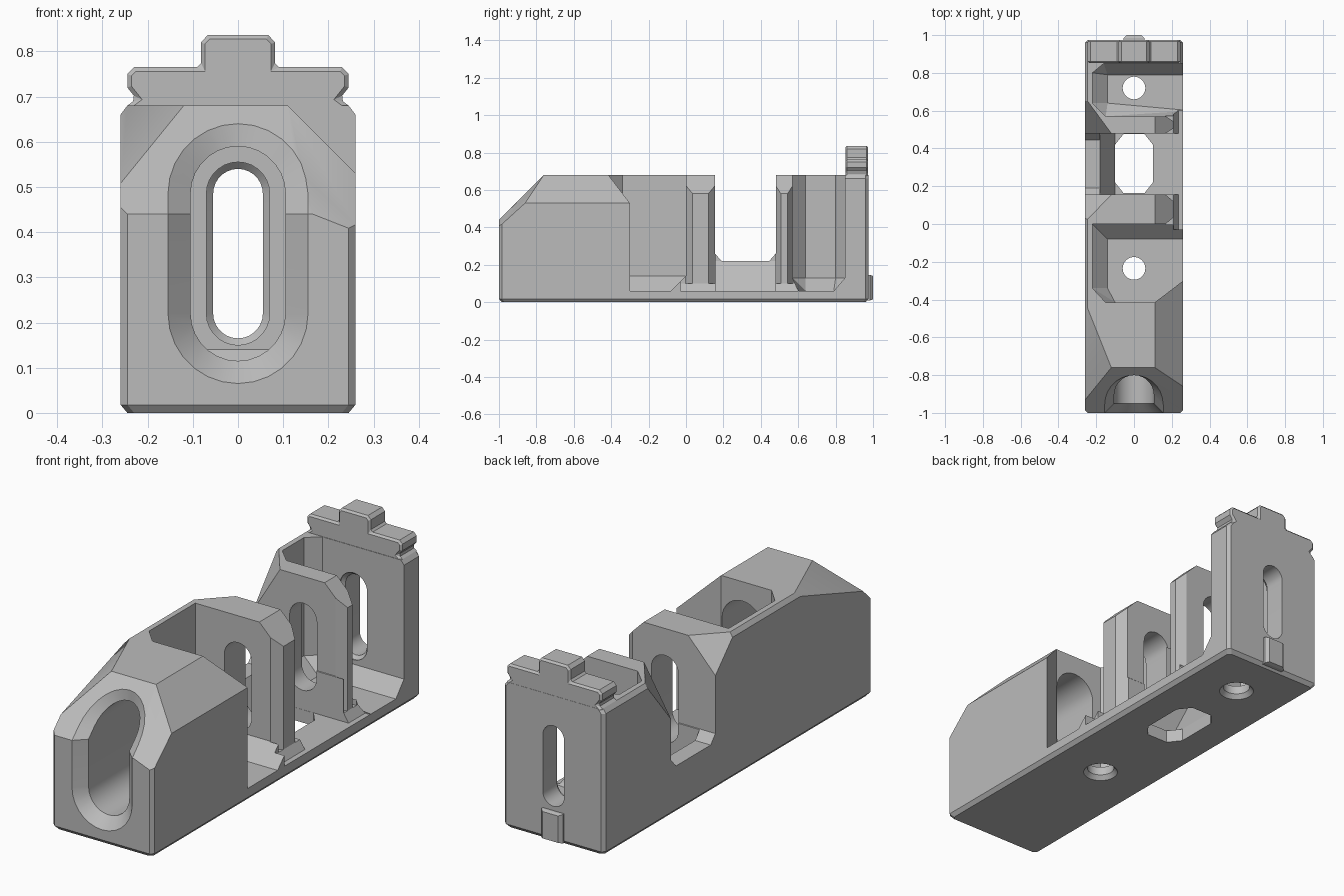
import bpy, bmesh, math
from mathutils import Vector

cube = bpy.data.objects.get("Cube")
if cube:
    bpy.data.objects.remove(cube)

grey = bpy.data.materials.new("plain grey")
grey.use_nodes = True
COL = (0.5, 0.5, 0.5, 1)
grey.diffuse_color = COL
grey.node_tree.nodes["Principled BSDF"].inputs["Base Color"].default_value = COL


def finish(bm, name):
    bmesh.ops.recalc_face_normals(bm, faces=bm.faces)
    mesh = bpy.data.meshes.new(name)
    bm.to_mesh(mesh)
    bm.free()
    mesh.materials.append(grey)
    ob = bpy.data.objects.new(name, mesh)
    bpy.context.collection.objects.link(ob)
    return ob


def hull(points, name="cutter"):
    bm = bmesh.new()
    for p in points:
        bm.verts.new(p)
    res = bmesh.ops.convex_hull(bm, input=bm.verts)
    junk = [g for g in res["geom_interior"] if isinstance(g, bmesh.types.BMVert)]
    bmesh.ops.delete(bm, geom=junk, context="VERTS")
    bmesh.ops.dissolve_limit(bm, angle_limit=0.01, verts=bm.verts, edges=bm.edges)
    return finish(bm, name)


def loft(rings, name="cutter"):
    bm = bmesh.new()
    loops = [[bm.verts.new(p) for p in r] for r in rings]
    n = len(loops[0])
    for a, b in zip(loops, loops[1:]):
        for i in range(n):
            j = (i + 1) % n
            bm.faces.new((a[i], a[j], b[j], b[i]))
    bm.faces.new(loops[0])
    bm.faces.new(loops[-1])
    return finish(bm, name)


def box(x0, x1, y0, y1, z0, z1):
    return [(x, y, z) for x in (x0, x1) for y in (y0, y1) for z in (z0, z1)]


def beyond(bounds, a, b, c):
    """The part of a box on the outer side of the plane through three points."""
    a, b, c = Vector(a), Vector(b), Vector(c)
    normal = (b - a).cross(c - a)
    if normal.dot(Vector((0, a.y, 0.1)) - a) > 0:
        normal.negate()
    ob = hull(box(*bounds))
    bm = bmesh.new()
    bm.from_mesh(ob.data)
    bpy.data.objects.remove(ob)
    bmesh.ops.bisect_plane(bm, geom=bm.verts[:] + bm.edges[:] + bm.faces[:],
                           plane_co=a, plane_no=normal, clear_inner=True)
    pts = [v.co.copy() for v in bm.verts]
    bm.free()
    return hull(pts)


def outline(plan, z):
    return [(x, y, z) for x, y in plan]


def stadium(r, low=0.22, high=0.485, n=14):
    pts = []
    for centre, start in ((high, 0), (low, math.pi)):
        for i in range(n + 1):
            t = start + math.pi * i / n
            pts.append((r * math.cos(t), centre + r * math.sin(t)))
        pts.append((r * math.cos(t), 0.44))
    # keep the bend points in order around the loop
    return pts


def slot(r, y0, y1):
    return loft([[(x, y, z) for x, z in stadium(r)] for y in (y0, y1)])


def disc(r, y, z, n=32):
    return [(r * math.cos(math.tau * i / n), y + r * math.sin(math.tau * i / n), z)
            for i in range(n)]


# Body block with chamfered base and upright edges
def plan(hx, y0, y1, c=0.015):
    return [(s * x, y) for s in (-1, 1) for x, y in
            ((hx - c, y0), (hx, y0 + c), (hx, y1 - c), (hx - c, y1))]


body = hull(outline(plan(0.245, -0.985, 0.96), 0) + outline(plan(0.26, -1, 0.975), 0.018)
            + outline(plan(0.26, -1, 0.975), 0.66) + outline(plan(0.245, -1, 0.975), 0.68),
            "clamp_body")
cuts = []

# Sloped nose and shoulders
cuts.append(beyond((-0.4, 0.4, -1.2, -0.5, 0.3, 0.9),
                   (0, -1, 0.44), (0, -0.76, 0.68), (1, -0.76, 0.68)))
cuts.append(beyond((0, 0.4, -1.2, -0.2, 0.3, 0.9),
                   (0.11, -0.76, 0.68), (0.26, -0.86, 0.53), (0.165, -1, 0.44)))
cuts.append(beyond((-0.4, 0, -1.2, -0.2, 0.3, 0.9),
                   (-0.12, -0.76, 0.68), (-0.26, -0.41, 0.68), (-0.25, -0.92, 0.52)))
cuts.append(beyond((0, 0.4, -0.9, 0.8, 0.3, 0.9),
                   (0.11, -0.5, 0.68), (0.11, 0.5, 0.68), (0.26, 0, 0.53)))
# Corner cuts beside the open gap
cuts.append(beyond((-0.4, 0, -0.2, 0.3, 0.3, 0.9),
                   (-0.12, 0.155, 0.68), (-0.26, 0.01, 0.68), (-0.26, 0.155, 0.53)))
cuts.append(beyond((-0.4, 0, 0.3, 0.8, 0.3, 0.9),
                   (-0.12, 0.48, 0.68), (-0.26, 0.67, 0.68), (-0.26, 0.48, 0.45)))

# Front pocket, open to the side, with sloped foot
front_plan = [(-0.22, -0.34), (-0.15, -0.415), (0.11, -0.415), (0.3, -0.27),
              (0.3, 0), (-0.22, 0)]
front_floor = [(-0.14, -0.34), (-0.1, -0.415), (0.11, -0.415), (0.3, -0.27),
               (0.3, -0.08), (-0.14, -0.08)]
cuts.append(hull(outline(front_plan, 0.9) + outline(front_plan, 0.14)
                 + outline(front_floor, 0.06)))
# Rear pocket
rear_plan = [(-0.22, 0.64), (-0.15, 0.57), (0.3, 0.57), (0.3, 0.85),
             (-0.16, 0.85), (-0.22, 0.8)]
rear_floor = [(-0.14, 0.64), (-0.14, 0.64), (0.3, 0.6), (0.3, 0.79), (-0.14, 0.79)]
cuts.append(hull(outline(rear_plan, 0.9) + outline(rear_plan, 0.13)
                 + outline(rear_floor, 0.06)))
# Side strip that shortens the cross walls
cuts.append(hull(box(0.21, 0.4, -0.03, 0.6, 0.1, 0.9) + box(0.235, 0.4, -0.03, 0.6, 0.06, 0.1)))
# Upright chamfers on the cross wall ends
for y, d in ((0, 0.04), (0.155, -0.04), (0.48, 0.03), (0.57, -0.03)):
    tri = [(0.165, y - d / 20), (0.215, y + d), (0.215, y - d / 20)]
    cuts.append(hull(outline(tri, 0.1) + outline(tri, 0.9)))
# Open gap between the cross walls
gap = [(0.155, 0.9), (0.155, 0.26), (0.19, 0.22), (0.445, 0.22), (0.48, 0.26), (0.48, 0.9)]
cuts.append(hull([(x, y, z) for x in (-0.4, 0.4) for y, z in gap]))
cuts.append(hull(box(-0.18, 0.4, 0.157, 0.478, 0.22, 0.3) + box(-0.1, 0.4, 0.157, 0.478, 0.06, 0.1)))
# Floor openings
octagon = [(s * x, 0.32 + t * y) for s in (-1, 1) for t in (-1, 1)
           for x, y in ((0.1, 0.1), (0.055, 0.157))]
cuts.append(hull(outline(octagon, -0.1) + outline(octagon, 0.2)))
for y in (-0.235, 0.72):
    cuts.append(loft([disc(0.085, y, -0.01), disc(0.06, y, 0.02), disc(0.06, y, 0.1)]))

# Bevelled mouth that follows the nose, then the long bore
def nose(z):
    return -1 + max(0, z - 0.44)


wide, bore = stadium(0.155), stadium(0.105)
cuts.append(loft([[(x, -1.2, z) for x, z in wide],
                  [(x, nose(z), z) for x, z in wide],
                  [(x, nose(z) + 0.05, z) for x, z in bore],
                  [(x, -0.37, z) for x, z in bore]]))
# Slots through the cross walls and back
cuts.append(slot(0.07, -0.06, 0.65))
cuts.append(slot(0.055, 0.75, 1.1))
cuts.append(loft([[(x, y, z) for x, z in stadium(r)]
                  for y, r in ((0.8, 0.07), (0.855, 0.07), (0.87, 0.055), (0.9, 0.05))]))

for c in cuts:
    m = body.modifiers.new("cut", "BOOLEAN")
    m.operation, m.solver, m.object = "DIFFERENCE", "EXACT", c
bpy.context.view_layer.update()
dg = bpy.context.evaluated_depsgraph_get()
solid = bpy.data.meshes.new_from_object(body.evaluated_get(dg))
body.modifiers.clear()
body.data = solid
for c in cuts:
    bpy.data.objects.remove(c)

# Stepped crest on the back plate
half = [(0.245, 0.64), (0.245, 0.68), (0.225, 0.695), (0.245, 0.72), (0.245, 0.75),
        (0.23, 0.765), (0.082, 0.765), (0.082, 0.82), (0.067, 0.836)]
shape = half + [(-x, z) for x, z in reversed(half)]
crest = loft([[(x, y, z) for x, z in shape] for y in (0.852, 0.974)], "back_crest")
bev = crest.modifiers.new("edge", "BEVEL")
bev.width, bev.segments, bev.limit_method, bev.angle_limit = 0.009, 1, "ANGLE", 1.2

# Locating key on the back
hull(box(-0.055, 0.055, 0.96, 0.985, 0.01, 0.145)
     + box(-0.04, 0.04, 0.96, 1.0, 0.015, 0.14), "back_key")

# Smooth rounded slots, crisp edges elsewhere
bpy.ops.object.select_all(action="DESELECT")
body.select_set(True)
bpy.context.view_layer.objects.active = body
bpy.ops.object.shade_smooth_by_angle(angle=math.radians(20))
